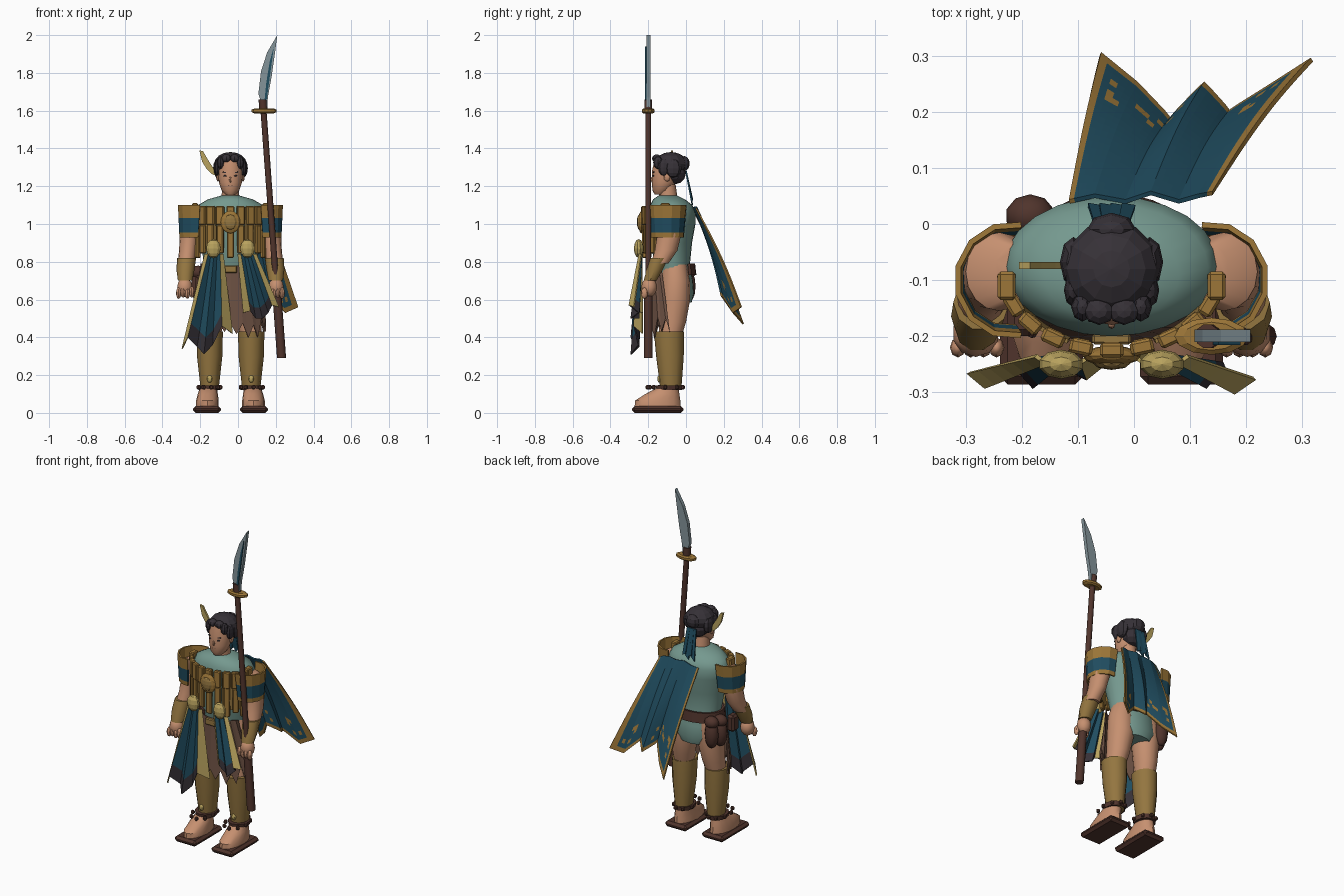
import bpy, bmesh, math, random
from mathutils import Vector, Matrix

cube = bpy.data.objects.get("Cube")
if cube:
    bpy.data.objects.remove(cube, do_unlink=True)
random.seed(4)
MID = -0.04  # body centre line


def material(name, code):
    rgb = [int(code[i:i + 2], 16) / 255 for i in (0, 2, 4)]
    col = [c / 12.92 if c < 0.04 else ((c + 0.055) / 1.055) ** 2.4 for c in rgb] + [1]
    m = bpy.data.materials.new(name)
    m.use_nodes = True
    m.diffuse_color = col
    m.node_tree.nodes["Principled BSDF"].inputs["Base Color"].default_value = col
    return m


skin = material("skin", "C69070")
gold = material("gold", "9C7638")
olive = material("olive_gold", "947640")
cream = material("cream", "B8A25E")
shirt = material("sage_cloth", "75998F")
blue = material("blue_cloth", "204D60")
dark = material("dark_brown", "50342C")
brown = material("brown", "6E5244")
charcoal = material("charcoal", "363137")
steel = material("steel", "84949A")


def finish(name, bm, mats, smooth=False):
    bmesh.ops.recalc_face_normals(bm, faces=bm.faces)
    me = bpy.data.meshes.new(name)
    bm.to_mesh(me)
    bm.free()
    ob = bpy.data.objects.new(name, me)
    bpy.context.collection.objects.link(ob)
    for m in mats if isinstance(mats, (list, tuple)) else [mats]:
        me.materials.append(m)
    if smooth:
        bpy.ops.object.select_all(action="DESELECT")
        ob.select_set(True)
        bpy.context.view_layer.objects.active = ob
        bpy.ops.object.shade_smooth_by_angle(angle=math.radians(40))
    return ob


def loft(name, rings, mat, sides=16, smooth=True):
    """Stack of ellipses (x, y, z, rx, ry) with closed ends."""
    bm = bmesh.new()
    loops = []
    for x, y, z, rx, ry in rings:
        turns = [math.tau * i / sides for i in range(sides)]
        loops.append([bm.verts.new((x + rx * math.cos(a), y + ry * math.sin(a), z)) for a in turns])
    for a, b in zip(loops, loops[1:]):
        for i in range(sides):
            j = (i + 1) % sides
            bm.faces.new((a[i], a[j], b[j], b[i]))
    bm.faces.new(loops[0])
    bm.faces.new(loops[-1])
    return finish(name, bm, mat, smooth)


def ball(name, loc, radii, mat, seg=12, smooth=True):
    bm = bmesh.new()
    bmesh.ops.create_uvsphere(bm, u_segments=seg, v_segments=max(6, seg * 2 // 3), radius=1)
    bm.transform(Matrix.Translation(loc) @ Matrix.Diagonal((*radii, 1)))
    return finish(name, bm, mat, smooth)


def box(name, loc, size, mat, turn=0, axis="Z", bevel=0.005):
    bm = bmesh.new()
    bmesh.ops.create_cube(bm, size=1)
    bm.transform(Matrix.Translation(loc) @ Matrix.Rotation(turn, 4, axis) @ Matrix.Diagonal((*size, 1)))
    ob = finish(name, bm, mat)
    if bevel:
        ob.modifiers.new("bevel", "BEVEL").width = bevel


def plate(name, outline, y, depth, mat):
    """Outline in x, z pushed out along y."""
    bm = bmesh.new()
    face = bm.faces.new([bm.verts.new((x, y, z)) for x, z in outline])
    out = bmesh.ops.extrude_face_region(bm, geom=[face])["geom"]
    bmesh.ops.translate(bm, vec=(0, depth, 0), verts=[v for v in out if isinstance(v, bmesh.types.BMVert)])
    return finish(name, bm, mat)


def sheet(name, tops, bottoms, mats, rule=lambda u, v: 0, rows=1, cols=1, thick=0.008, sag=0):
    """Cloth between two edge lines; rule(u, v) picks the material index."""
    def spread(line):
        line = [Vector(p) for p in line]
        return [a.lerp(b, k / cols) for a, b in zip(line, line[1:]) for k in range(cols)] + [line[-1]]
    tops, bottoms = spread(tops), spread(bottoms)
    bm = bmesh.new()
    bulge = [Vector((0, sag * math.sin(math.pi * r / rows), 0)) for r in range(rows + 1)]
    grid = [[bm.verts.new(t.lerp(b, r / rows) + bulge[r]) for t, b in zip(tops, bottoms)] for r in range(rows + 1)]
    n = len(tops) - 1
    for r in range(rows):
        for i in range(n):
            f = bm.faces.new((grid[r][i], grid[r][i + 1], grid[r + 1][i + 1], grid[r + 1][i]))
            f.material_index = rule((i + 0.5) / n, (r + 0.5) / rows)
    ob = finish(name, bm, mats)
    mod = ob.modifiers.new("thickness", "SOLIDIFY")
    mod.thickness, mod.offset = thick, 0


def arc(x, y, z, rx, ry, start, end, n):
    angles = [math.radians(start + (end - start) * i / n) for i in range(n + 1)]
    return [(x + rx * math.cos(a), y + ry * math.sin(a), z) for a in angles]


# torso and neck
loft("bodysuit", [(MID, -.045, .585, .1, .075), (MID, -.05, .63, .135, .092), (MID, -.055, .7, .13, .092),
                  (MID, -.07, .78, .14, .09), (MID, -.08, .9, .155, .112), (MID, -.075, 1.0, .182, .125),
                  (MID, -.075, 1.06, .192, .125), (MID, -.078, 1.1, .172, .112),
                  (MID, -.09, 1.13, .12, .085), (MID, -.095, 1.15, .05, .05)], shirt, 24)
loft("neck", [(MID, -.09, 1.1, .05, .05), (MID, -.1, 1.21, .043, .045)], skin)

# head, face and hair around it
loft("head", [(MID, -.14, 1.155, .024, .025), (MID, -.13, 1.178, .047, .048), (MID, -.117, 1.22, .061, .063),
              (MID, -.11, 1.28, .066, .07), (MID, -.103, 1.34, .058, .064)], skin)
ball("nose", (MID, -.178, 1.235), (.007, .009, .016), skin, 8)
box("mouth", (MID, -.175, 1.203), (.024, .006, .005), brown, bevel=0)
for s in (-1, 1):
    ball("eye", (MID + s * .026, -.172, 1.255), (.011, .005, .005), charcoal, 8)
    box("eyebrow", (MID + s * .028, -.171, 1.273), (.026, .008, .005), charcoal, s * -.15, "Y", 0)
    ball("ear", (MID + s * .066, -.1, 1.25), (.01, .018, .025), skin, 8)
    ball("side_hair", (MID + s * .068, -.068, 1.295), (.024, .045, .05), charcoal, 8, False)
    ball("inner_fringe", (MID + s * .022, -.155, 1.347), (.028, .025, .022), charcoal, 8, False)
    ball("outer_fringe", (MID + s * .052, -.148, 1.325), (.02, .026, .034), charcoal, 8, False)
    ball("temple_hair", (MID + s * .069, -.118, 1.3), (.016, .03, .045), charcoal, 8, False)

# back hair, bun, ribbon and feather
ball("hair_cap", (MID, -.08, 1.318), (.086, .086, .063), charcoal, 12, False)
ball("hair_back", (MID, -.06, 1.27), (.066, .06, .06), charcoal, 10, False)
ball("hair_bun", (MID, -.01, 1.32), (.044, .03, .04), charcoal, 8, False)
for i in range(4):
    u = i - 1.5
    x = MID + u * .014
    sheet("hair_ribbon", [(x - .01, 0, 1.28), (x + .01, 0, 1.28)],
          [(x + u * .006 - .012, .034, 1.1 + .03 * (i % 2)), (x + u * .006 + .012, .03, 1.12)], blue)
plate("feather", [(-.1, 1.25), (-.14, 1.265), (-.165, 1.29), (-.19, 1.33), (-.205, 1.39),
                  (-.185, 1.385), (-.165, 1.35), (-.14, 1.31)], -.08, .012, cream)

for s in (-1, 1):
    def X(d):
        return MID + s * d
    # arms
    loft("upper_arm", [(X(.17), -.085, 1.07, .04, .05), (X(.2), -.085, 1.04, .06, .07), (X(.215), -.088, .95, .053, .064),
                       (X(.225), -.105, .86, .047, .06), (X(.235), -.14, .79, .044, .046)], skin)
    loft("bracer", [(X(.232), -.14, .82, .05, .05), (X(.238), -.165, .76, .048, .045), (X(.24), -.19, .7, .038, .036)], olive, 10)
    ball("hand", (X(.242), -.195, .665), (.042, .042, .052), skin, 10)
    for k in range(4):
        ball("finger", (X(.205 + k * .023), -.22, .64 - .006 * (k % 2)), (.014, .018, .03), skin, 8)
    # banded shoulder guards
    sheet("shoulder_guard", arc(X(.178), -.1, 1.1, s * .098, .1, -100, 100, 7), arc(X(.185), -.1, .93, s * .083, .085, -100, 100, 7),
          [gold, blue], lambda u, v: int(.4 < v < .85), rows=20, thick=.01)
    box("shoulder_plate", (X(.187), -.11, 1.075), (.032, .05, .07), gold)
    # legs, greaves and sandals
    loft("thigh", [(X(.075), -.06, .785, .06, .065), (X(.09), -.055, .7, .075, .075), (X(.09), -.058, .6, .077, .08),
                   (X(.1), -.07, .48, .064, .07), (X(.108), -.085, .4, .055, .06)], skin)
    loft("greave", [(X(.11), -.09, .43, .07, .08), (X(.11), -.085, .3, .067, .073), (X(.11), -.08, .12, .047, .055)], olive, 12)
    ball("greave_stud", (X(.11), -.14, .18), (.014, .012, .02), cream, 8)
    loft("anklet", [(X(.112), -.09, .12, .058, .068), (X(.112), -.09, .145, .062, .072)], dark, 12, False)
    for k in range(9):
        a = math.tau * k / 9
        box("anklet_bead", (X(.112) + .06 * math.cos(a), -.11 + .095 * math.sin(a), .136), (.02, .02, .022), dark, a)
    loft("foot", [(X(.122), -.15, .03, .06, .122), (X(.122), -.15, .065, .06, .12), (X(.12), -.125, .1, .053, .09),
                  (X(.115), -.09, .14, .044, .05)], skin)
    box("sandal_sole", (X(.125), -.15, .018), (.148, .272, .036), dark, bevel=.014)
    # cloth boss
    ball("cloth_boss", (X(.09), -.25, .87), (.04, .026, .05), cream, 10, False)
    # padded backing of the chest plates
    sheet("chest_backing", arc(MID, -.087, 1.09, s * .185, .135, -65, -12, 8),
          arc(MID, -.087, .86, s * .175, .13, -65, -25, 8), olive)

# chest plates
for i in range(11):
    a = math.radians(187 + 16.6 * i)
    x, y = MID + .19 * math.cos(a), -.09 + .135 * math.sin(a)
    turn = math.atan2(.135 * math.cos(a), -.19 * math.sin(a))
    box("upper_chest_plate", (x, y, 1.045), (.042, .026, .1), gold, turn)
    if 0 < i < 10:
        box("lower_chest_plate", (x, y + .004, .92), (.036, .022, .15 + .05 * (i % 2)), gold, turn)
ball("medallion_rim", (MID, -.235, 1.01), (.052, .018, .06), gold, 12, False)
ball("medallion_centre", (MID, -.248, 1.01), (.034, .012, .04), olive, 8, False)

# belt, pouches and ragged skirt
sheet("belt", arc(MID, -.065, .79, .15, .105, 50, 235, 14), arc(MID, -.065, .73, .157, .112, 50, 235, 14), dark, thick=.016)
for x, y in ((-.185, .015), (-.21, -.035)):
    ball("long_pouch", (x, y, .67), (.042, .036, .085), dark, 10)
    ball("pouch_flap", (x, y, .745), (.044, .038, .035), dark, 10)
box("side_pouch", (-.2, -.17, .68), (.05, .06, .1), dark, bevel=.012)
hem = [(x, y, z + (.07 if i % 2 else 0) + random.uniform(-.02, .03))
       for i, (x, y, z) in enumerate(arc(MID, -.09, .41, .185, .12, 178, 362, 18))]
sheet("ragged_skirt", arc(MID, -.085, .78, .145, .11, 205, 335, 18), hem, brown)
box("belt_buckle", (MID, -.205, .76), (.07, .02, .04), olive)


# hanging front cloths: cream edges, blue folds, dark tips
def trim(u, v):
    return 1 if u < .17 or u > .83 else 2 if v > .84 else 0


sheet("right_front_cloth", [(-.175 + .016 * i, -.235 - .012 * (i % 2), .84) for i in range(7)],
      [(-.295, -.265, .34), (-.265, -.29, .4), (-.215, -.25, .35), (-.18, -.29, .31),
       (-.135, -.25, .36), (-.085, -.275, .46), (-.03, -.23, .42)], [blue, cream, charcoal], trim, 6)
sheet("left_front_cloth", [(0 + .016 * i, -.235 - .012 * (i % 2), .84) for i in range(7)],
      [(.03, -.23, .53), (.065, -.27, .54), (.095, -.25, .5), (.13, -.29, .5),
       (.16, -.25, .53), (.18, -.3, .57), (.215, -.275, .56)], [blue, cream, charcoal], trim, 6)


# torn cape with gold border
def cape_rule(u, v):
    edge = u < .04 or u > .94 or v > .95
    return int(edge or (.65 < v < .9 and random.random() < .06))


sheet("cape", [(-.115, .04, 1.07), (-.07, .05, 1.08), (-.015, .04, 1.09), (.03, .055, 1.09), (.08, .04, 1.09), (.115, .05, 1.09), (.14, .055, 1.08)],
      [(-.06, .303, .47), (.005, .25, .53), (.065, .187, .62), (.125, .25, .57), (.17, .2, .61), (.25, .25, .53), (.317, .293, .56)],
      [blue, gold], cape_rule, rows=22, cols=5, sag=.015)


# polearm
def shaft(name, low, high, r, mat):
    loft(name, [(.135 + (1.6 - z) * .073, -.2, z, r, r) for z in (low, high)], mat, 10)


shaft("pole_shaft", .5, 1.63, .016, dark)
shaft("pole_grip", .29, .62, .024, dark)
shaft("blade_collar", 1.6, 1.66, .022, dark)
loft("blade_guard", [(.138, -.2, z, r, r / 2) for z, r in ((1.585, .05), (1.592, .066), (1.605, .066), (1.612, .05))], gold, 12, False)
plate("blade", [(.13, 1.62), (.108, 1.69), (.122, 1.81), (.155, 1.91), (.208, 2.0),
                (.195, 1.9), (.178, 1.78), (.158, 1.67), (.155, 1.62)], -.21, .022, steel)
plate("blade_inlay", [(.14, 1.65), (.15, 1.75), (.168, 1.86), (.19, 1.94), (.174, 1.82), (.152, 1.66)], -.216, .008, blue)
